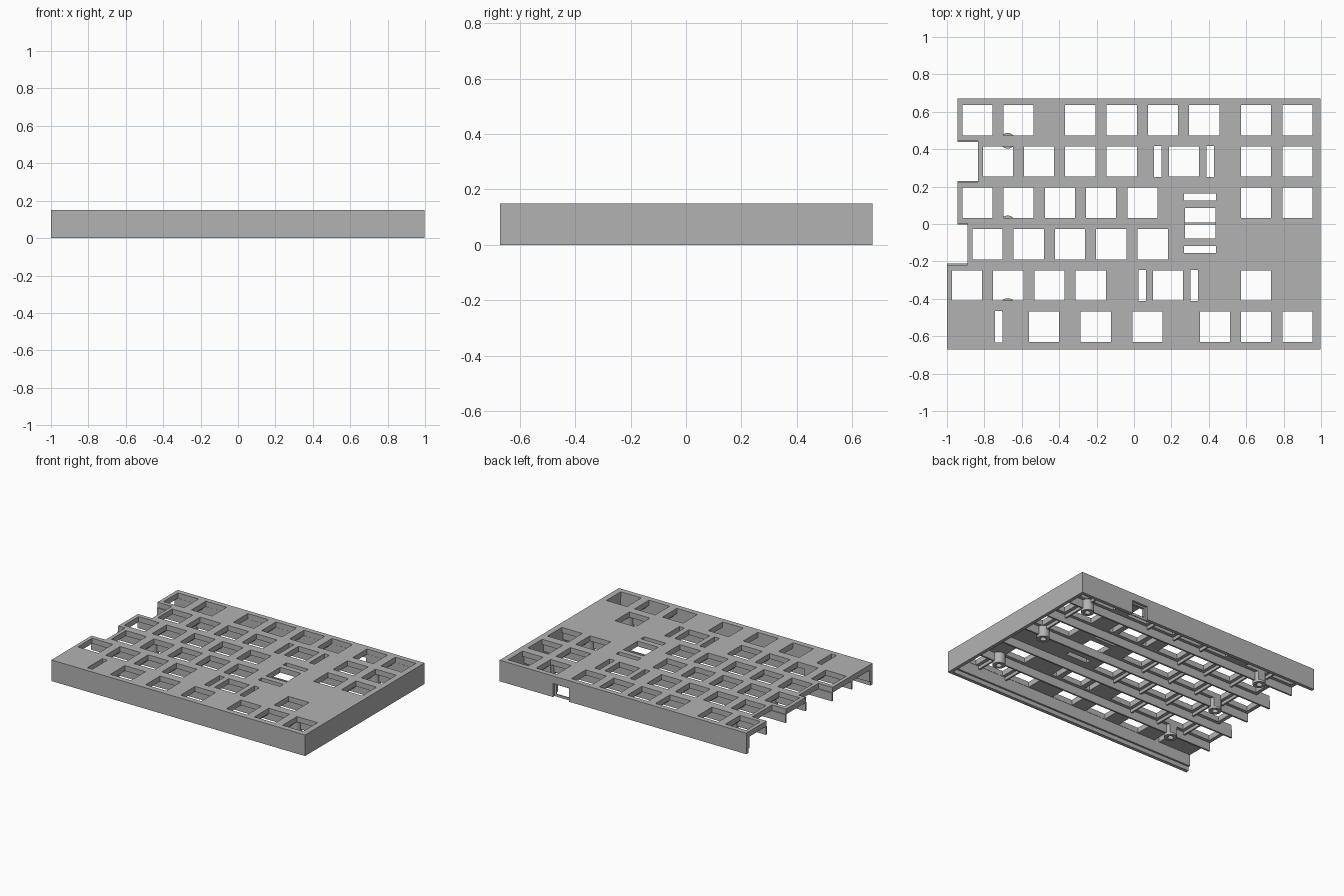
import bpy, bmesh
from mathutils import Matrix

if "Cube" in bpy.data.objects:
    bpy.data.objects.remove(bpy.data.objects["Cube"])

grey = bpy.data.materials.new("matte grey")
grey.use_nodes = True
COLOUR = (0.45, 0.45, 0.45, 1)
grey.diffuse_color = COLOUR
grey.node_tree.nodes["Principled BSDF"].inputs["Base Color"].default_value = COLOUR

TOP, UNDER, RIB_Z = 0.15, 0.112, 0.053
RIGHT, BACK, FRONT = 0.997, 0.672, -0.67
PITCH, KEY = 0.221, 0.162
RIB = 0.012


def finish(name, bm):
    bmesh.ops.recalc_face_normals(bm, faces=bm.faces)
    mesh = bpy.data.meshes.new(name)
    bm.to_mesh(mesh)
    bm.free()
    mesh.materials.append(grey)
    obj = bpy.data.objects.new(name, mesh)
    bpy.context.collection.objects.link(obj)
    return obj


def add_box(bm, x0, x1, y0, y1, z0, z1):
    centre = ((x0 + x1) / 2, (y0 + y1) / 2, (z0 + z1) / 2)
    size = (x1 - x0, y1 - y0, z1 - z0, 1)
    bmesh.ops.create_cube(bm, size=1, matrix=Matrix.Translation(centre) @ Matrix.Diagonal(size))


def boxes(name, items):
    bm = bmesh.new()
    for item in items:
        add_box(bm, *item)
    return finish(name, bm)


def prism(name, points, z0, z1):
    bm = bmesh.new()
    face = bm.faces.new([bm.verts.new((x, y, z0)) for x, y in points])
    out = bmesh.ops.extrude_face_region(bm, geom=[face])
    moved = [g for g in out["geom"] if isinstance(g, bmesh.types.BMVert)]
    bmesh.ops.translate(bm, verts=moved, vec=(0, 0, z1 - z0))
    return finish(name, bm)


def cut(obj, cutter):
    mod = obj.modifiers.new("cut", "BOOLEAN")
    mod.object, mod.operation, mod.solver = cutter, "DIFFERENCE", "EXACT"
    cutter.hide_render = True
    bpy.context.view_layer.update()
    baked = bpy.data.meshes.new_from_object(obj.evaluated_get(bpy.context.evaluated_depsgraph_get()))
    obj.modifiers.clear()
    obj.data = baked
    bpy.data.objects.remove(cutter)


# Row centres, key columns and the lines between rows
row_y = [0.555 - PITCH * i for i in range(6)]
line_y = [0.445 - PITCH * i for i in range(5)]
rows = [
    [-0.837, -0.617, -0.287, -0.065, 0.155, 0.375, 0.652, 0.874],
    [-0.727, -0.508, -0.287, -0.065, 0.267, 0.652, 0.874],
    [-0.837, -0.617, -0.396, -0.176, 0.045, 0.652, 0.874],
    [-0.783, -0.562, -0.342, -0.121, 0.1],
    [-0.893, -0.673, -0.452, -0.231, 0.182, 0.652],
    [-0.481, -0.204, 0.072, 0.433, 0.652, 0.874],
]
left = [-0.945, -0.833, -0.945, -0.89, -1.0, -1.0]

# Stepped top plate
outline = [(RIGHT, FRONT), (RIGHT, BACK), (left[0], BACK)]
for i, y in enumerate(line_y[:4]):
    outline += [(left[i], y), (left[i + 1], y)]
outline.append((-1, FRONT))
plate = prism("top_plate", outline, UNDER, TOP)

# Key openings and stabiliser slots
h = KEY / 2
Z = (0.05, 0.2)
openings = [(x - h, x + h, y - h, y + h, *Z) for y, xs in zip(row_y, rows) for x in xs]
openings.append((0.273, 0.435, 0.004 - h, 0.004 + h, *Z))
for row, x in [(1, 0.128), (1, 0.407), (4, 0.045), (4, 0.321), (5, -0.722)]:
    openings.append((x - 0.02, x + 0.02, row_y[row] - 0.084, row_y[row] + 0.084, *Z))
for y in (0.144, -0.136):
    openings.append((0.267, 0.438, y - 0.019, y + 0.019, *Z))
cut(plate, boxes("opening_cutter", openings))

# Outer walls, thinner along the bottom rebate; the stepped side stays open
for name, z0, z1, t in (("wall_rebate", 0, 0.03, 0.024), ("wall", 0.03, UNDER, 0.037)):
    u_shape = [(-1, FRONT), (RIGHT, FRONT), (RIGHT, BACK), (left[0], BACK),
               (left[0], BACK - t), (RIGHT - t, BACK - t), (RIGHT - t, FRONT + t), (-1, FRONT + t)]
    wall = prism(name, u_shape, z0, z1)
    # Connector recess outside and smaller port through the back wall
    cut(wall, boxes("recess_cutter", [(0.45, 0.577, BACK - 0.018, BACK + 0.1, -0.1, 0.096)]))
    cut(wall, boxes("port_cutter", [(0.464, 0.563, BACK - 0.1, BACK + 0.1, 0.018, 0.085)]))

# Long ribs under the lines between rows
long_ribs = []
for i, y in enumerate(line_y):
    end = min(left[i], left[i + 1])
    long_ribs.append((end, RIGHT - 0.03, y - RIB / 2, y + RIB / 2, RIB_Z, UNDER))
boxes("long_ribs", long_ribs)

# Short ribs between neighbouring keys
short_ribs = []
for y, xs in zip(row_y, rows):
    for a, b in zip(xs, xs[1:]):
        if b - a < 0.25:
            m = (a + b) / 2
            short_ribs.append((m - RIB / 2, m + RIB / 2, y - PITCH / 2, y + PITCH / 2, 0.09, UNDER))
boxes("short_ribs", short_ribs)

# Hollow screw posts
for x in (0.763, -0.675):
    for y in line_y[::2]:
        bm = bmesh.new()
        for r, z0, z1 in ((0.042, 0.035, UNDER),):
            bmesh.ops.create_cone(bm, cap_ends=True, segments=32, radius1=r, radius2=r, depth=z1 - z0,
                                  matrix=Matrix.Translation((x, y, (z0 + z1) / 2)))
        post = finish("screw_post", bm)
        bm = bmesh.new()
        bmesh.ops.create_cone(bm, cap_ends=True, segments=32, radius1=0.02, radius2=0.02, depth=0.1,
                              matrix=Matrix.Translation((x, y, 0.045)))
        cut(post, finish("bore_cutter", bm))
        # Keep the key openings clear of the post
        cut(post, boxes("clearance_cutter", [o for o in openings if abs((o[0] + o[1]) / 2 - x) < 0.2
                                             and abs((o[2] + o[3]) / 2 - y) < 0.2]))
        bpy.ops.object.select_all(action="DESELECT")
        post.select_set(True)
        bpy.context.view_layer.objects.active = post
        bpy.ops.object.shade_smooth_by_angle()
